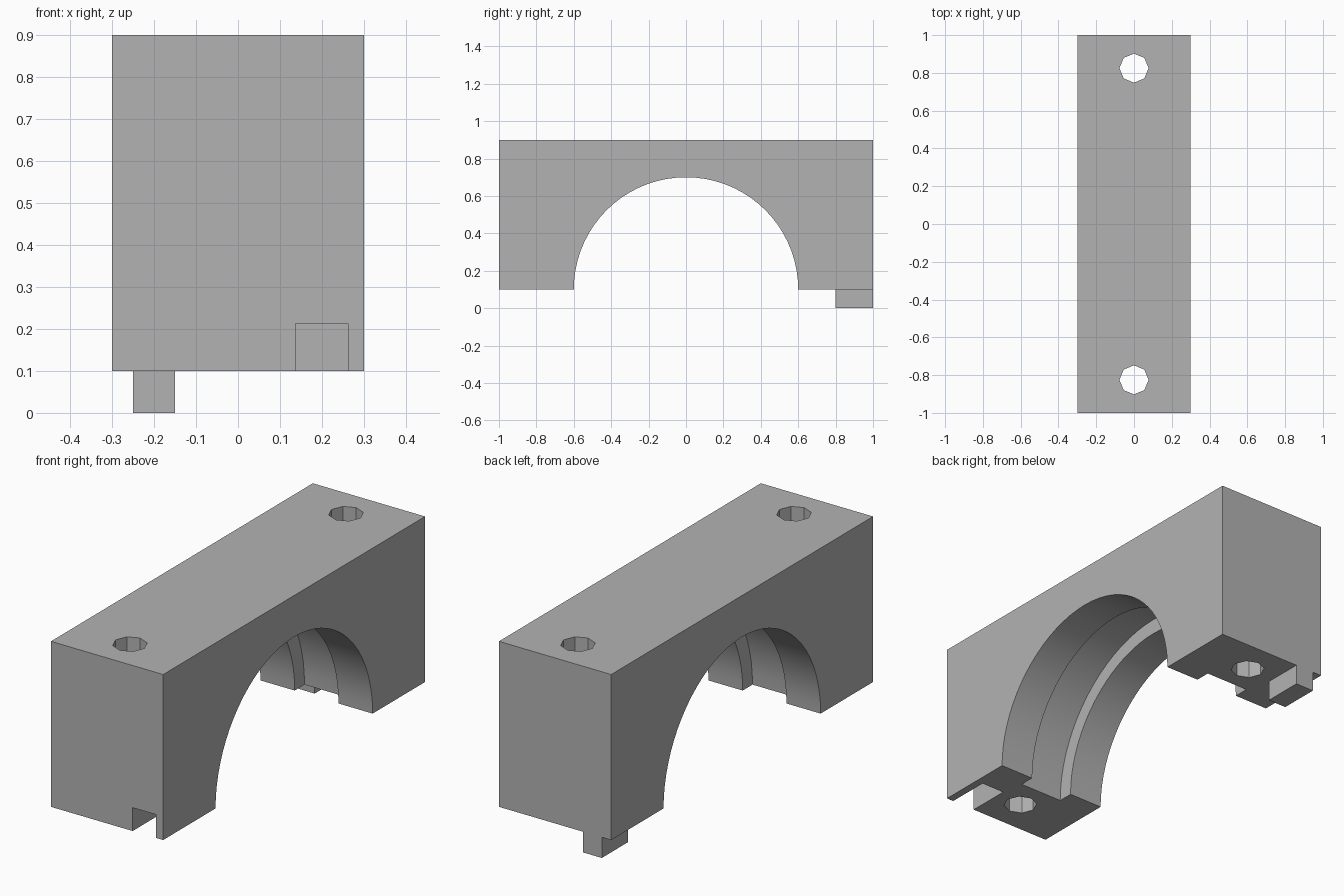
import bpy
import bmesh
from math import pi
from mathutils import Matrix, Vector

default = bpy.data.objects.get("Cube")
if default:
    bpy.data.objects.remove(default, do_unlink=True)

grey = bpy.data.materials.new("plain_grey")
grey.use_nodes = True
colour = (0.45, 0.45, 0.45, 1)
grey.diffuse_color = colour
grey.node_tree.nodes["Principled BSDF"].inputs["Base Color"].default_value = colour


def make_object(name, bm):
    mesh = bpy.data.meshes.new(name)
    bm.to_mesh(mesh)
    bm.free()
    mesh.materials.append(grey)
    obj = bpy.data.objects.new(name, mesh)
    bpy.context.collection.objects.link(obj)
    return obj


def box(name, low, high):
    low, high = Vector(low), Vector(high)
    bm = bmesh.new()
    bmesh.ops.create_cube(bm, size=1, matrix=Matrix.Translation((low + high) / 2)
                          @ Matrix.Diagonal((*(high - low), 1)))
    return make_object(name, bm)


def cylinder(name, centre, radius, length, sides, axis="Z"):
    bm = bmesh.new()
    turn = Matrix.Rotation(pi / 2, 4, "Y") if axis == "X" else Matrix()
    bmesh.ops.create_cone(bm, cap_ends=True, segments=sides, radius1=radius,
                          radius2=radius, depth=length,
                          matrix=Matrix.Translation(centre) @ turn)
    return make_object(name, bm)


def cut(target, cutter):
    bpy.context.view_layer.objects.active = target
    mod = target.modifiers.new("cut", "BOOLEAN")
    mod.operation = "DIFFERENCE"
    mod.solver = "EXACT"
    mod.object = cutter
    bpy.ops.object.modifier_apply(modifier=mod.name)
    bpy.data.objects.remove(cutter, do_unlink=True)


BASE = 0.1  # underside of the block

# Block with half-round arch and a wider groove along its middle
block = box("bearing_cap", (-0.3, -1, BASE), (0.3, 1, 0.9))
cut(block, cylinder("arch_cutter", (0, 0, BASE), 0.6, 1, 72, "X"))
cut(block, cylinder("groove_cutter", (0, 0, BASE), 0.675, 0.234, 72, "X"))

# Bolt holes
for y in (-0.825, 0.825):
    cut(block, cylinder("bolt_hole_cutter", (0, y, 0.5), 0.077, 2, 8))

# Locating notch at the front
cut(block, box("notch_cutter", (0.137, -1.1, 0), (0.262, -0.787, 0.213)))

# Locating peg at the back
box("locating_peg", (-0.25, 0.8, 0), (-0.15, 1, BASE))

# Smooth arch, crisp edges
bpy.ops.object.select_all(action="DESELECT")
block.select_set(True)
bpy.context.view_layer.objects.active = block
bpy.ops.object.shade_smooth_by_angle(angle=pi / 6)
